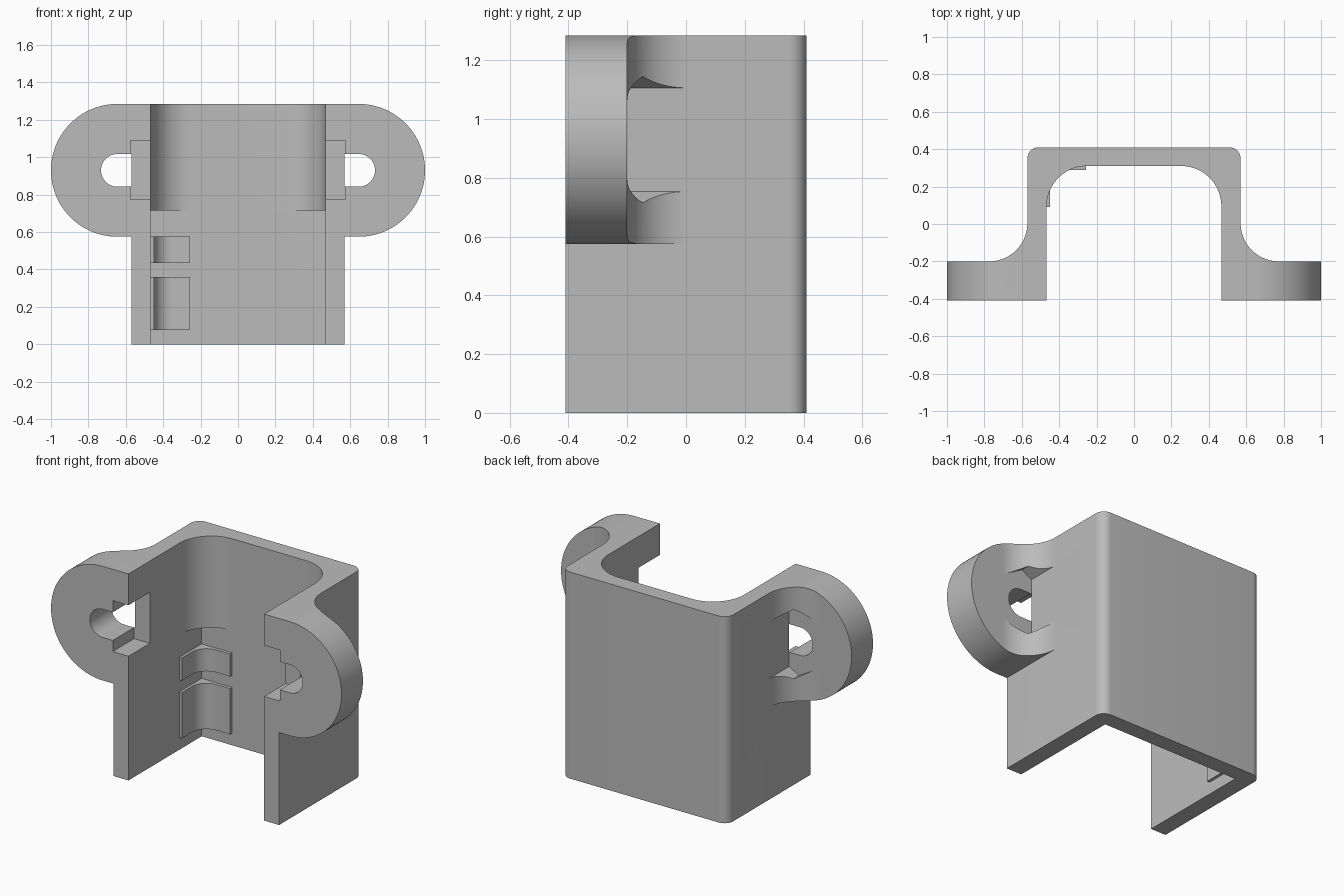
import bpy, bmesh, math
from mathutils import Vector

if "Cube" in bpy.data.objects:
    bpy.data.objects.remove(bpy.data.objects["Cube"], do_unlink=True)

# Main dimensions
TOP, FRONT, BACK = 1.285, -0.41, 0.41
OUT, IN, IN_BACK = 0.57, 0.467, 0.31      # wall faces
EAR_X, EAR_Z, EAR_R = 0.645, 0.93, 0.355  # ear centre and radius
EAR_BACK = -0.2

grey = bpy.data.materials.new("plain_grey")
grey.use_nodes = True
colour = (0.5, 0.5, 0.5, 1)
grey.diffuse_color = colour
grey.node_tree.nodes["Principled BSDF"].inputs["Base Color"].default_value = colour


def arc(cx, cy, r, start, end, n=24):
    """Points along an arc, angles in degrees."""
    angles = [math.radians(start + (end - start) * i / n) for i in range(n + 1)]
    return [(cx + r * math.cos(a), cy + r * math.sin(a)) for a in angles]


def prism(name, points, axis, lo, hi):
    """Extrude a closed outline along z (outline in x,y) or y (outline in x,z)."""
    bm = bmesh.new()
    place = (lambda a, b: (a, b, lo)) if axis == "z" else (lambda a, b: (a, lo, b))
    face = bm.faces.new([bm.verts.new(place(a, b)) for a, b in points])
    new = bmesh.ops.extrude_face_region(bm, geom=[face])["geom"]
    step = Vector((0, 0, hi - lo)) if axis == "z" else Vector((0, hi - lo, 0))
    bmesh.ops.translate(bm, vec=step, verts=[g for g in new if isinstance(g, bmesh.types.BMVert)])
    bmesh.ops.recalc_face_normals(bm, faces=bm.faces)
    mesh = bpy.data.meshes.new(name)
    bm.to_mesh(mesh)
    bm.free()
    mesh.materials.append(grey)
    obj = bpy.data.objects.new(name, mesh)
    bpy.context.collection.objects.link(obj)
    return obj


def combine(target, tool, operation):
    """Apply a boolean and discard the tool."""
    mod = target.modifiers.new(operation.lower(), "BOOLEAN")
    mod.operation, mod.object, mod.solver = operation, tool, "EXACT"
    bpy.context.view_layer.objects.active = target
    bpy.ops.object.modifier_apply(modifier=mod.name)
    bpy.data.objects.remove(tool, do_unlink=True)


def box(x0, x1, b0, b1):
    return [(x0, b0), (x1, b0), (x1, b1), (x0, b1)]


def flip(points, side):
    return [(side * a, b) for a, b in points]


def smooth(obj):
    bpy.ops.object.select_all(action="DESELECT")
    obj.select_set(True)
    bpy.context.view_layer.objects.active = obj
    bpy.ops.object.shade_smooth_by_angle(angle=math.radians(30))


# Housing block with rounded back corners
r = 0.06
outline = ([(-OUT, FRONT), (OUT, FRONT)]
           + arc(OUT - r, BACK - r, r, 0, 90, 10)
           + arc(r - OUT, BACK - r, r, 90, 180, 10))
housing = prism("housing", outline, "z", 0, TOP)

# Ears: flange with a curved root, trimmed to a rounded end
root = 0.205
flange = ([(0.5, FRONT), (1.1, FRONT), (1.1, EAR_BACK)]
          + arc(OUT + root, EAR_BACK + root, root, 270, 180)
          + [(0.5, EAR_BACK + root)])
rounded = ([(0.48, EAR_Z - EAR_R)] + arc(EAR_X, EAR_Z, EAR_R, -90, 90, 48)
           + [(0.48, EAR_Z + EAR_R)])
for side in (1, -1):
    ear = prism("ear", flip(flange, side), "z", 0.4, 1.5)
    combine(ear, prism("trim", flip(rounded, side), "y", -0.6, 0.3), "INTERSECT")
    combine(housing, ear, "UNION")

# Channel: square corners below, rounded corners above
SHELF, fillet = 0.715, 0.215
combine(housing, prism("lower_cut", box(-IN, IN, -0.6, IN_BACK), "z", -0.2, SHELF), "DIFFERENCE")
upper = ([(-IN, -0.6), (IN, -0.6)]
         + arc(IN - fillet, IN_BACK - fillet, fillet, 0, 90)
         + arc(fillet - IN, IN_BACK - fillet, fillet, 90, 180))
combine(housing, prism("upper_cut", upper, "z", SHELF - 0.001, 1.5), "DIFFERENCE")

# Ear openings: square notch, screw slot and six-sided nut pocket
slot_r, nut_x, nut_r = 0.0875, 0.637, 0.215
slot = [(0.54, EAR_Z - slot_r)] + arc(EAR_X, EAR_Z, slot_r, -90, 90) + [(0.54, EAR_Z + slot_r)]
drop = (nut_x - OUT) * math.tan(math.radians(30))
nut = ([(OUT, EAR_Z - nut_r + drop)]
       + arc(nut_x, EAR_Z, nut_r, -90, 90, 3)
       + [(OUT, EAR_Z + nut_r - drop)])
for side in (1, -1):
    notch = box(0.4, 0.575, EAR_Z - 0.157, EAR_Z + 0.16)
    combine(housing, prism("notch", flip(notch, side), "y", -0.6, EAR_BACK), "DIFFERENCE")
    slot_cut = [(max(a, OUT), b) for a, b in slot]
    combine(housing, prism("slot", flip(slot_cut, side), "y", -0.6, -0.1), "DIFFERENCE")
    combine(housing, prism("nut", flip(nut, side), "y", EAR_BACK, 0.2), "DIFFERENCE")
smooth(housing)

# Two thin pads wrapped into one inner corner
px, py, pr = -0.45, 0.29, 0.1
pad = ([(-0.48, 0.09), (px, 0.09)]
       + arc(px + pr, py - pr, pr, 180, 90, 16)
       + [(-0.257, py), (-0.257, 0.32), (-0.48, 0.32)])
for name, lo, hi in (("lower_pad", 0.075, 0.36), ("upper_pad", 0.435, 0.575)):
    smooth(prism(name, pad, "z", lo, hi))
